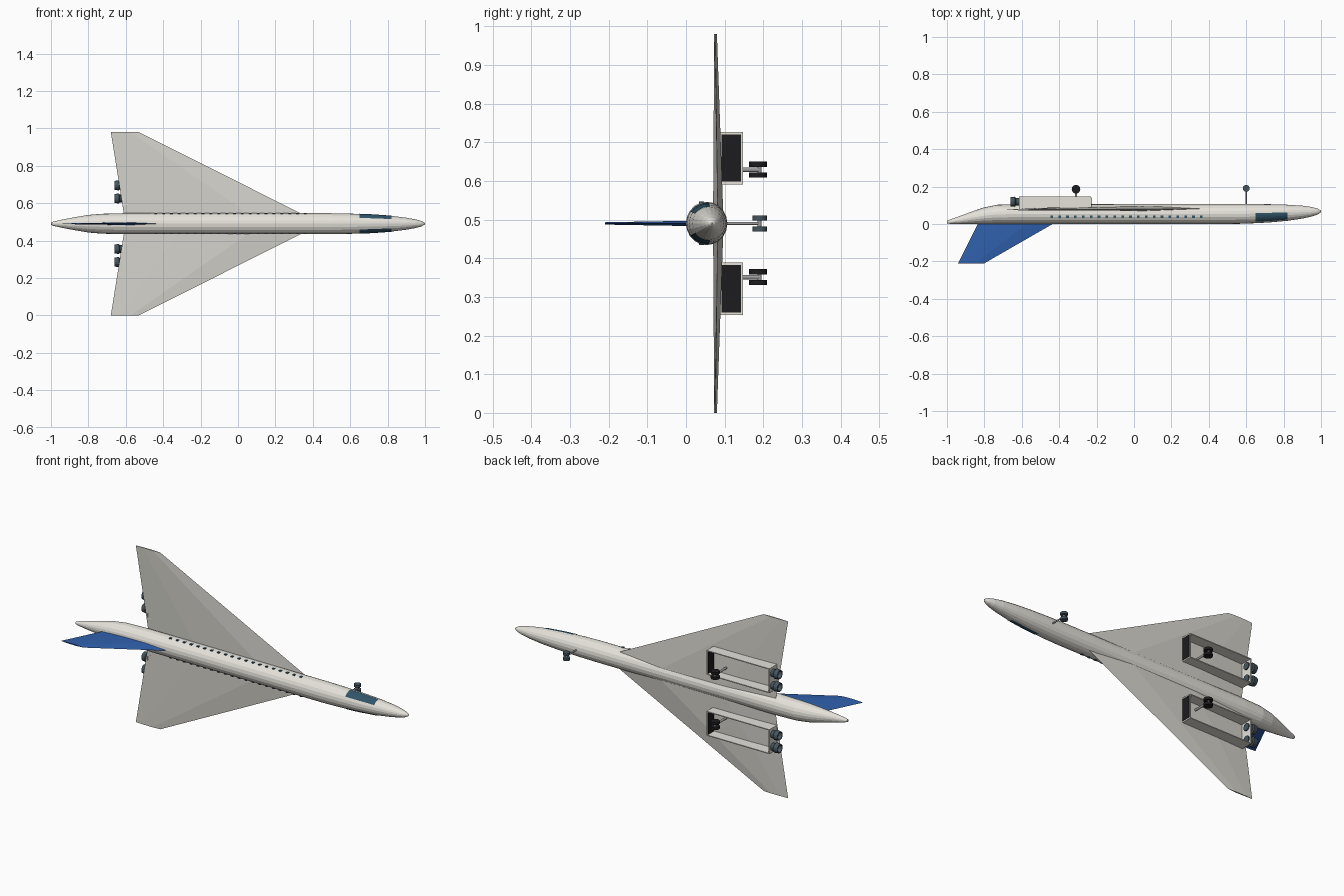
import bpy, bmesh, math
from mathutils import Vector, Matrix

if "Cube" in bpy.data.objects:
    bpy.data.objects.remove(bpy.data.objects["Cube"])

ZC = 0.49  # height of the aircraft centreline


def material(name, rgb):
    m = bpy.data.materials.new(name)
    m.diffuse_color = (*rgb, 1)
    m.use_nodes = True
    m.node_tree.nodes["Principled BSDF"].inputs["Base Color"].default_value = m.diffuse_color
    return m


CREAM = material("cream", (0.78, 0.76, 0.70))
WING = material("wing_grey", (0.66, 0.65, 0.60))
BLUE = material("blue", (0.03, 0.12, 0.42))
GLASS = material("glass", (0.03, 0.09, 0.14))
METAL = material("dark_metal", (0.06, 0.09, 0.11))
BLACK = material("black", (0.012, 0.012, 0.014))
STEEL = material("steel", (0.35, 0.35, 0.35))


def finish(name, bm, mat):
    bmesh.ops.recalc_face_normals(bm, faces=bm.faces)
    me = bpy.data.meshes.new(name)
    bm.to_mesh(me)
    bm.free()
    me.materials.append(mat)
    ob = bpy.data.objects.new(name, me)
    bpy.context.collection.objects.link(ob)
    return ob


def loft(name, rings, mat, closed=True, caps=True):
    bm = bmesh.new()
    vs = [[bm.verts.new(p) for p in r] for r in rings]
    n = len(rings[0])
    for a, b in zip(vs, vs[1:]):
        for i in range(n if closed else n - 1):
            j = (i + 1) % n
            bm.faces.new((a[i], a[j], b[j], b[i]))
    if caps:
        bm.faces.new(vs[0])
        bm.faces.new(vs[-1])
    return finish(name, bm, mat)


def add_box(bm, x, y, z):
    m = Matrix.Translation([(a + b) / 2 for a, b in (x, y, z)]) @ Matrix.Diagonal(
        [b - a for a, b in (x, y, z)] + [1])
    bmesh.ops.create_cube(bm, size=1, matrix=m)


def add_cyl(bm, a, b, r, seg=16):
    a, b = Vector(a), Vector(b)
    d = b - a
    m = Matrix.Translation((a + b) / 2) @ d.to_track_quat('Z', 'Y').to_matrix().to_4x4()
    bmesh.ops.create_cone(bm, cap_ends=True, segments=seg, radius1=r, radius2=r,
                          depth=d.length, matrix=m)


# Fuselage stations: x, upper side y, belly y, half width
STATIONS = [(-1, .003, .017, .006), (-.985, .001, .024, .012), (-.93, 0, .043, .024),
            (-.86, 0, .069, .037), (-.80, 0, .089, .047), (-.73, 0, .103, .053),
            (-.62, 0, .106, .056), (.5, 0, .107, .056), (.6, .002, .107, .054),
            (.72, .008, .106, .049), (.82, .017, .103, .042), (.90, .029, .098, .032),
            (.95, .040, .091, .023), (.98, .050, .083, .015), (.995, .059, .075, .007),
            (1, .065, .069, .002)]


def hull(x, ang, scale=1.0):
    for p, q in zip(STATIONS, STATIONS[1:]):
        if p[0] <= x <= q[0]:
            t = (x - p[0]) / (q[0] - p[0])
            top, bot, w = [p[k] + t * (q[k] - p[k]) for k in (1, 2, 3)]
            return Vector((x, (top + bot) / 2 - scale * (bot - top) / 2 * math.sin(ang),
                           ZC + scale * w * math.cos(ang)))


SEG = 20
loft("fuselage", [[hull(s[0], math.tau * i / SEG) for i in range(SEG)] for s in STATIONS], CREAM)

# Cockpit glazing follows the hull on both sides
for side, tag in ((0, "left"), (1, "right")):
    rows = []
    for x in (.65, .72, .77, .82):
        angs = [math.radians(-3 + 58 * i / 5) for i in range(6)]
        rows.append([hull(x, math.pi - a if side else a, 1.03) for a in angs])
    loft("cockpit_window_" + tag, rows, GLASS, closed=False, caps=False)

# Cabin windows
bm = bmesh.new()
for i in range(20):
    x = -.44 + i * .80 / 19
    for s in (-1, 1):
        zs = sorted((ZC + s * .050, ZC + s * .0562))
        add_box(bm, (x - .007, x + .007), (.033, .046), zs)
finish("cabin_windows", bm, GLASS)


# Delta wings: six-point aerofoil sections at root and tip
def section(lead, trail, y0, y1, z):
    c = lead - trail
    ym = y0 + (y1 - y0) * .45
    return [(lead, ym, z), (lead - .3 * c, y0, z), (lead - .7 * c, y0 + .1 * (y1 - y0), z),
            (trail, ym, z), (lead - .7 * c, y1 - .1 * (y1 - y0), z), (lead - .3 * c, y1, z)]


for s, tag in ((1, "left"), (-1, "right")):
    loft("wing_" + tag, [section(.43, -.603, .070, .097, ZC + s * .008),
                         section(-.53, -.68, .073, .080, ZC + s * .49)], WING)

# Tail fin
fin = []
for y, lead, trail, t in ((.02, -.40, -.825, .007), (-.21, -.80, -.94, .003)):
    c = lead - trail
    fin.append([(lead, y, ZC), (lead - .35 * c, y, ZC + t), (lead - .7 * c, y, ZC + t * .8),
                (trail, y, ZC), (lead - .7 * c, y, ZC - t * .8), (lead - .35 * c, y, ZC - t)])
loft("tail_fin", fin, BLUE)

# Engine pods, open underneath, with twin exhausts
for s, tag in ((1, "left"), (-1, "right")):
    z0, z1 = sorted((ZC + s * .101, ZC + s * .237))
    w = .005
    bm = bmesh.new()
    add_box(bm, (-.615, -.23), (.080, .147), (z0, z0 + w))
    add_box(bm, (-.615, -.23), (.080, .147), (z1 - w, z1))
    add_box(bm, (-.615, -.610), (.080, .147), (z0 + w, z1 - w))
    add_box(bm, (-.235, -.23), (.080, .147), (z0 + w, z1 - w))
    finish("engine_pod_" + tag, bm, CREAM)
    bm = bmesh.new()
    add_box(bm, (-.237, -.228), (.092, .142), (z0 + .007, z1 - .007))
    finish("engine_intake_" + tag, bm, BLACK)
    for k in (0, 1):
        zc = ZC + s * (.135 + .070 * k)
        prof = [(-.605, .020), (-.632, .021), (-.637, .027), (-.66, .024), (-.66, .020), (-.640, .017)]
        loft("exhaust_%s_%d" % (tag, k + 1),
             [[(x, .119 + r * math.sin(math.tau * i / 16), zc + r * math.cos(math.tau * i / 16))
               for i in range(16)] for x, r in prof], METAL)

# Landing gear: strut plus a pair of wheels
for name, x, z, y0, r, strut in (("nose", .6, ZC, .09, .0185, .004),
                                 ("main_left", -.31, ZC + .139, .08, .023, .006),
                                 ("main_right", -.31, ZC - .139, .08, .023, .006)):
    bm = bmesh.new()
    add_cyl(bm, (x, y0, z), (x, .19, z), strut, 12)
    add_cyl(bm, (x, .19, z - .012), (x, .19, z + .012), .005, 12)
    finish(name + "_gear_strut", bm, STEEL)
    bm = bmesh.new()
    yw = .209 - r
    for s in (-1, 1):
        za, zb = z + s * .0075, z + s * .0205
        add_cyl(bm, (x, yw, za), (x, yw, zb), r, 20)
    finish(name + "_gear_wheels", bm, METAL if name == "nose" else BLACK)
